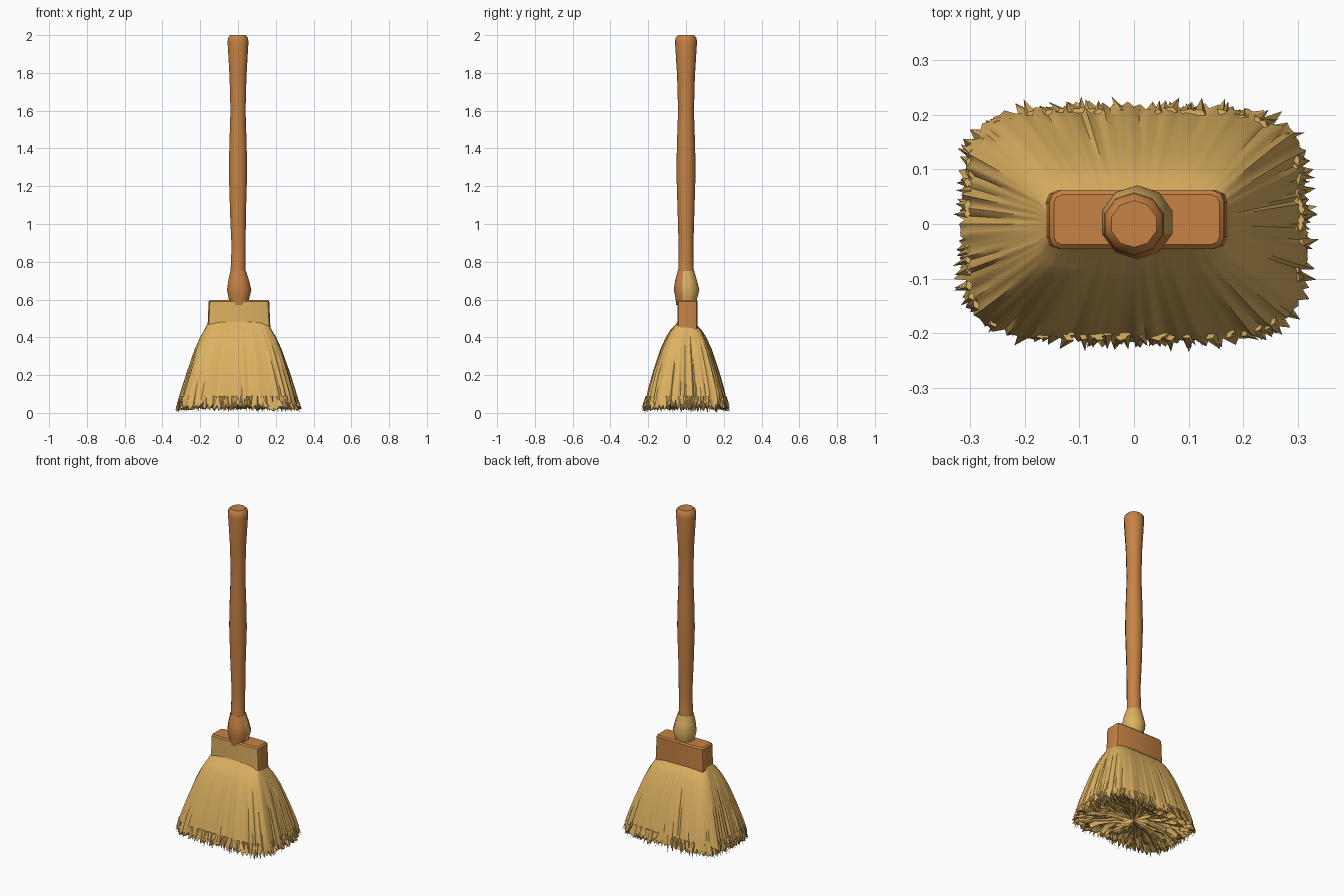
import bpy, bmesh, math, random
from mathutils import Vector

if "Cube" in bpy.data.objects:
    bpy.data.objects.remove(bpy.data.objects["Cube"])

random.seed(7)


def material(name, rgb):
    m = bpy.data.materials.new(name)
    m.diffuse_color = (*rgb, 1)
    m.use_nodes = True
    m.node_tree.nodes["Principled BSDF"].inputs["Base Color"].default_value = m.diffuse_color
    return m


WOOD = material("brown wood", (0.57, 0.225, 0.058))
STRAW = material("golden straw", (0.72, 0.44, 0.12))


def finish(name, bm, mats, angle=40, rule=None):
    bmesh.ops.recalc_face_normals(bm, faces=bm.faces)
    bm.normal_update()
    if rule:
        for f in bm.faces:
            f.material_index = rule(f)
    me = bpy.data.meshes.new(name)
    bm.to_mesh(me)
    bm.free()
    ob = bpy.data.objects.new(name, me)
    bpy.context.collection.objects.link(ob)
    for m in mats:
        me.materials.append(m)
    bpy.ops.object.select_all(action='DESELECT')
    ob.select_set(True)
    bpy.context.view_layer.objects.active = ob
    bpy.ops.object.shade_smooth_by_angle(angle=math.radians(angle))
    return ob


def bridge(bm, a, b):
    n = len(a)
    for i in range(n):
        j = (i + 1) % n
        bm.faces.new((a[i], a[j], b[j], b[i]))


def turned(name, profile, sides, mats, rule=None):
    """Round part from (z, radius, x offset, y offset) rings."""
    bm = bmesh.new()
    rings = []
    for z, r, ox, oy in profile:
        rings.append([bm.verts.new((ox + r * math.cos(2 * math.pi * (i + .5) / sides),
                                    oy + r * math.sin(2 * math.pi * (i + .5) / sides), z))
                      for i in range(sides)])
    for a, b in zip(rings, rings[1:]):
        bridge(bm, a, b)
    bm.faces.new(rings[0])
    bm.faces.new(rings[-1])
    return finish(name, bm, mats, 50, rule)


# Handle: slightly uneven carved stick
turned("handle", [(0.70, 0.050, 0.003, 0), (0.76, 0.041, 0, 0), (0.88, 0.039, 0.003, 0),
                  (1.05, 0.044, 0, 0), (1.28, 0.051, 0, 0), (1.42, 0.048, 0, 0),
                  (1.60, 0.042, 0, 0), (1.78, 0.047, 0, 0), (1.96, 0.058, 0, 0),
                  (1.985, 0.056, 0, 0), (2.0, 0.043, 0, 0)], 10, [WOOD])

# Collar: wood at the front, straw binding behind
turned("collar", [(0.57, 0.052, 0.005, 0), (0.61, 0.058, 0.005, 0.002), (0.65, 0.068, 0.006, 0.003),
                  (0.70, 0.058, 0.004, 0), (0.75, 0.044, 0.001, 0)], 10, [WOOD, STRAW],
       lambda f: int(f.normal.y > -0.35 and f.normal.z > -0.9))

# Head block: bevelled box with a straw front
bm = bmesh.new()
bmesh.ops.create_cube(bm, size=1)
for v in bm.verts:
    low = v.co.z < 0
    v.co = Vector((0.005 + v.co.x * (0.334 if low else 0.32), 0.008 + v.co.y * 0.108,
                   0.44 if low else 0.597))
upright = [e for e in bm.edges if abs(e.verts[0].co.z - e.verts[1].co.z) > 0.1]
bmesh.ops.bevel(bm, geom=upright, offset=0.022, segments=2, affect='EDGES', profile=0.5)
rim = [e for e in bm.edges if all(v.co.z > 0.59 for v in e.verts)]
bmesh.ops.bevel(bm, geom=rim, offset=0.008, segments=1, affect='EDGES')
finish("head_block", bm, [WOOD, STRAW], 40,
       lambda f: int(f.normal.y < -0.75))

# Bristles: flared rounded-rectangle skirt with ragged hem and rough underside
COLS = 180
ridge = [random.uniform(-1, 1) for _ in range(COLS)]


def outline(i, hx, hy, power=4.5):
    t = 2 * math.pi * i / COLS
    c, s = math.cos(t), math.sin(t)
    r = (abs(c) ** power + abs(s) ** power) ** (-1 / power)
    return hx * r * c, hy * r * s


bm = bmesh.new()
rows = [(0.50, 0.145, 0.035), (0.465, 0.165, 0.056), (0.44, 0.177, 0.082), (0.40, 0.200, 0.106),
        (0.33, 0.230, 0.137), (0.22, 0.266, 0.172), (0.12, 0.296, 0.199), (0.06, 0.311, 0.211)]
rings = []
for z, hx, hy in rows:
    k = max(0, 0.47 - z) / 0.47
    ring = []
    for i in range(COLS):
        x, y = outline(i, hx, hy)
        f = 1 + 0.022 * k * ridge[i] + 0.012 * k * math.sin(i * 0.7)
        ring.append(bm.verts.new((x * f, y * f, z + 0.02 * k * ridge[i - 3])))
    rings.append(ring)

# hem alternates long tips and short notches
hem = []
for i in range(COLS):
    tip = i % 2 == 0
    f = random.uniform(0.99, 1.06) if tip else random.uniform(0.95, 1.0)
    x, y = outline(i, 0.318, 0.218)
    hem.append(bm.verts.new((x * f, y * f,
                             random.uniform(0.008, 0.035) if tip else random.uniform(0.03, 0.055))))
rings.append(hem)
for scale, lo, hi in ((0.93, 0.015, 0.06), (0.84, 0.015, 0.06), (0.70, 0.03, 0.07),
                      (0.50, 0.04, 0.07), (0.25, 0.04, 0.07)):
    ring = []
    for i in range(COLS):
        x, y = outline(i, 0.315, 0.213)
        f = scale * random.uniform(0.98, 1.02)
        ring.append(bm.verts.new((x * f, y * f, random.uniform(lo, hi))))
    rings.append(ring)
for a, b in zip(rings, rings[1:]):
    bridge(bm, a, b)
centre = bm.verts.new((0, 0, 0.055))
for i in range(COLS):
    bm.faces.new((rings[-1][i], rings[-1][(i + 1) % COLS], centre))
bm.faces.new(rings[0])
finish("bristles", bm, [STRAW], 45)

# Loose straw tips: thin spikes around the hem and under it
bm = bmesh.new()
for n in range(260):
    i = random.uniform(0, COLS)
    s = random.uniform(0.94, 0.985) if n < 150 else random.uniform(0.55, 0.93)
    x, y = outline(i, 0.312 * s, 0.212 * s)
    out = Vector((x, y, 0)).normalized()
    side = Vector((-out.y, out.x, 0))
    base = Vector((x, y, 0.09))
    w = random.uniform(0.007, 0.013)
    corners = [bm.verts.new(base + d) for d in (side * w, out * 0.006, -side * w, -out * 0.006)]
    reach = random.uniform(0.012, 0.032)
    tip = bm.verts.new(base + out * reach + side * random.uniform(-0.015, 0.015)
                       + Vector((0, 0, random.uniform(0, 0.03) - 0.09)))
    bm.faces.new(corners)
    for a in range(4):
        bm.faces.new((corners[a], corners[(a + 1) % 4], tip))
finish("straw_tips", bm, [STRAW], 30)
